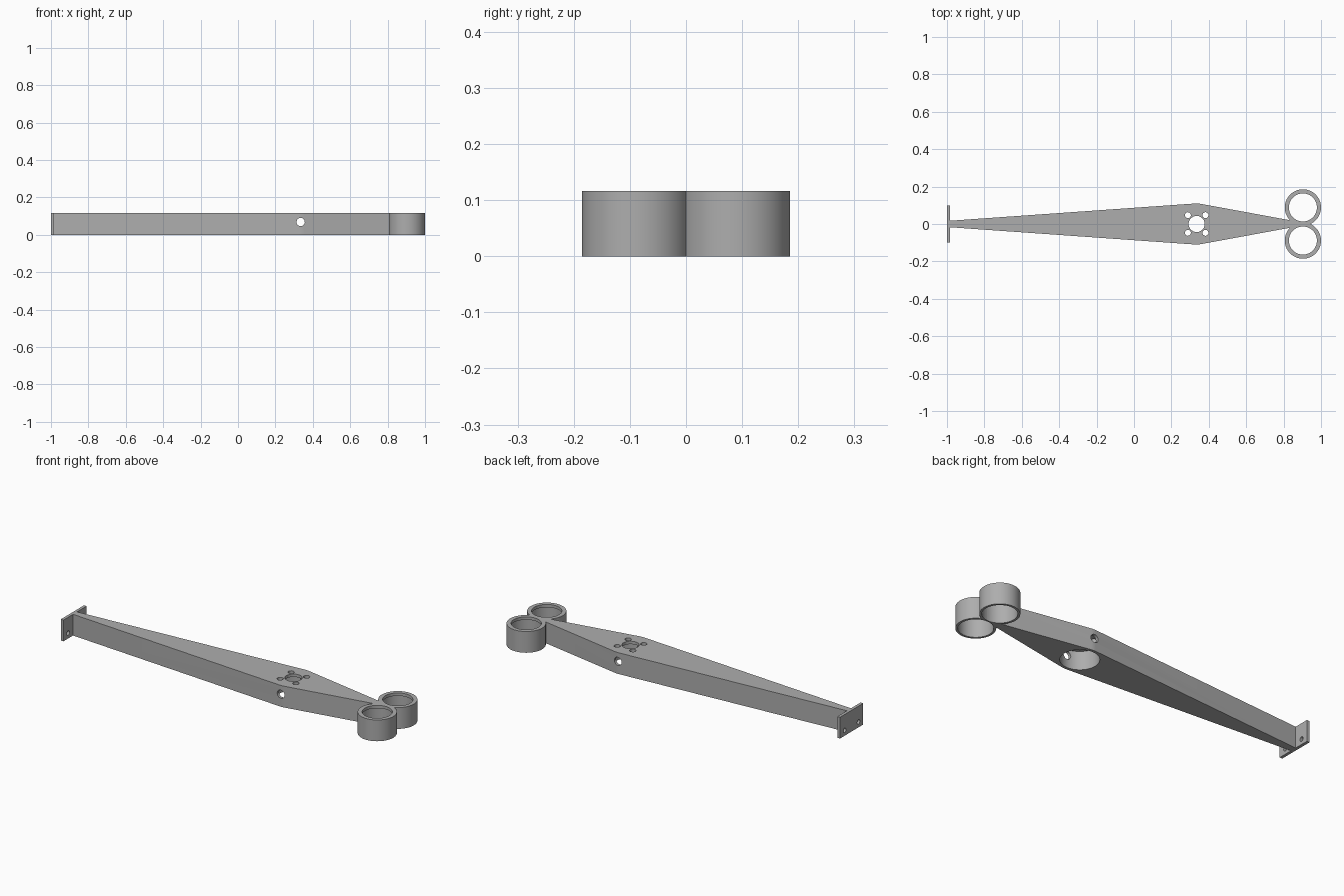
import bpy, bmesh, math

old = bpy.data.objects.get("Cube")
if old:
    bpy.data.objects.remove(old, do_unlink=True)

HEIGHT = 0.116
SKIN = 0.016                 # thickness of the top webs and end plate
HUB_X, HUB_R = 0.335, 0.11
RING_X, RING_Y, RING_R = 0.903, 0.0885, 0.097

grey = bpy.data.materials.new("plain grey")
grey.use_nodes = True
colour = (0.42, 0.42, 0.42, 1)
grey.diffuse_color = colour
grey.node_tree.nodes["Principled BSDF"].inputs["Base Color"].default_value = colour


def prism(name, outline, z0, z1):
    """Extrude a counter-clockwise outline from z0 to z1."""
    bm = bmesh.new()
    base = bm.faces.new([bm.verts.new((x, y, z0)) for x, y in outline])
    top = bmesh.ops.extrude_face_region(bm, geom=[base])["geom"]
    verts = [v for v in top if isinstance(v, bmesh.types.BMVert)]
    bmesh.ops.translate(bm, verts=verts, vec=(0, 0, z1 - z0))
    bmesh.ops.recalc_face_normals(bm, faces=bm.faces)
    mesh = bpy.data.meshes.new(name)
    bm.to_mesh(mesh)
    bm.free()
    mesh.materials.append(grey)
    ob = bpy.data.objects.new(name, mesh)
    bpy.context.collection.objects.link(ob)
    return ob


def cylinder(name, x, y, r, z0, z1, sides=64):
    ring = [(x + r * math.cos(i * math.tau / sides),
             y + r * math.sin(i * math.tau / sides)) for i in range(sides)]
    return prism(name, ring, z0, z1)


def combine(target, other, operation):
    mod = target.modifiers.new(operation.lower(), 'BOOLEAN')
    mod.operation, mod.solver, mod.object = operation, 'EXACT', other
    bpy.context.view_layer.objects.active = target
    bpy.ops.object.modifier_apply(modifier=mod.name)
    bpy.data.objects.remove(other, do_unlink=True)


def bore(target, x, y, r, z0, z1, sides=64):
    combine(target, cylinder("bore", x, y, r, z0, z1, sides), 'DIFFERENCE')


def cross_bore(target, axis, along, z, r):
    """Horizontal hole along the x or y axis."""
    cutter = cylinder("cross_bore", 0, 0, r, -0.2, 0.2, 32)
    if axis == 'X':
        cutter.rotation_euler.y = math.pi / 2
        cutter.location = (-1, along, z)
    else:
        cutter.rotation_euler.x = math.pi / 2
        cutter.location = (along, 0, z)
    bpy.context.view_layer.update()
    combine(target, cutter, 'DIFFERENCE')


# Tapered arm, swelling around the hub with a short arc
upper = [(0.9, 0.008)]
for degrees in (79, 84, 89, 94):
    a = math.radians(degrees)
    upper.append((HUB_X + HUB_R * math.cos(a), HUB_R * math.sin(a)))
upper.append((-0.99, 0.017))
arm = prism("support_arm", upper + [(x, -y) for x, y in reversed(upper)], 0, HEIGHT)

# Pair of sockets at the tip
for side in (1, -1):
    combine(arm, cylinder("socket", RING_X, side * RING_Y, RING_R, 0, HEIGHT), 'UNION')
for side in (1, -1):
    bore(arm, RING_X, side * RING_Y, 0.085, -0.1, HEIGHT - SKIN)
    bore(arm, RING_X, side * RING_Y, 0.075, 0.05, 0.3)

# Hub pocket, shaft hole, screw holes and cable hole
bore(arm, HUB_X, 0, 0.095, -0.1, HEIGHT - SKIN)
bore(arm, HUB_X, 0, 0.043, 0.05, 0.3)
for sx in (1, -1):
    for sy in (1, -1):
        bore(arm, HUB_X + sx * 0.047, sy * 0.047, 0.016, 0.05, 0.3, 32)
cross_bore(arm, 'Y', HUB_X, 0.068, 0.022)

# Mounting plate with two screw holes
plate = prism("mounting_plate", [(-1, -0.1), (-1 + SKIN, -0.1),
                                 (-1 + SKIN, 0.1), (-1, 0.1)], 0, HEIGHT)
for side in (1, -1):
    cross_bore(plate, 'X', side * 0.06, 0.03, 0.012)

# Smooth round walls, keep edges crisp
bpy.ops.object.select_all(action='DESELECT')
for ob in (arm, plate):
    ob.select_set(True)
bpy.context.view_layer.objects.active = arm
bpy.ops.object.shade_smooth_by_angle(angle=math.radians(25))
